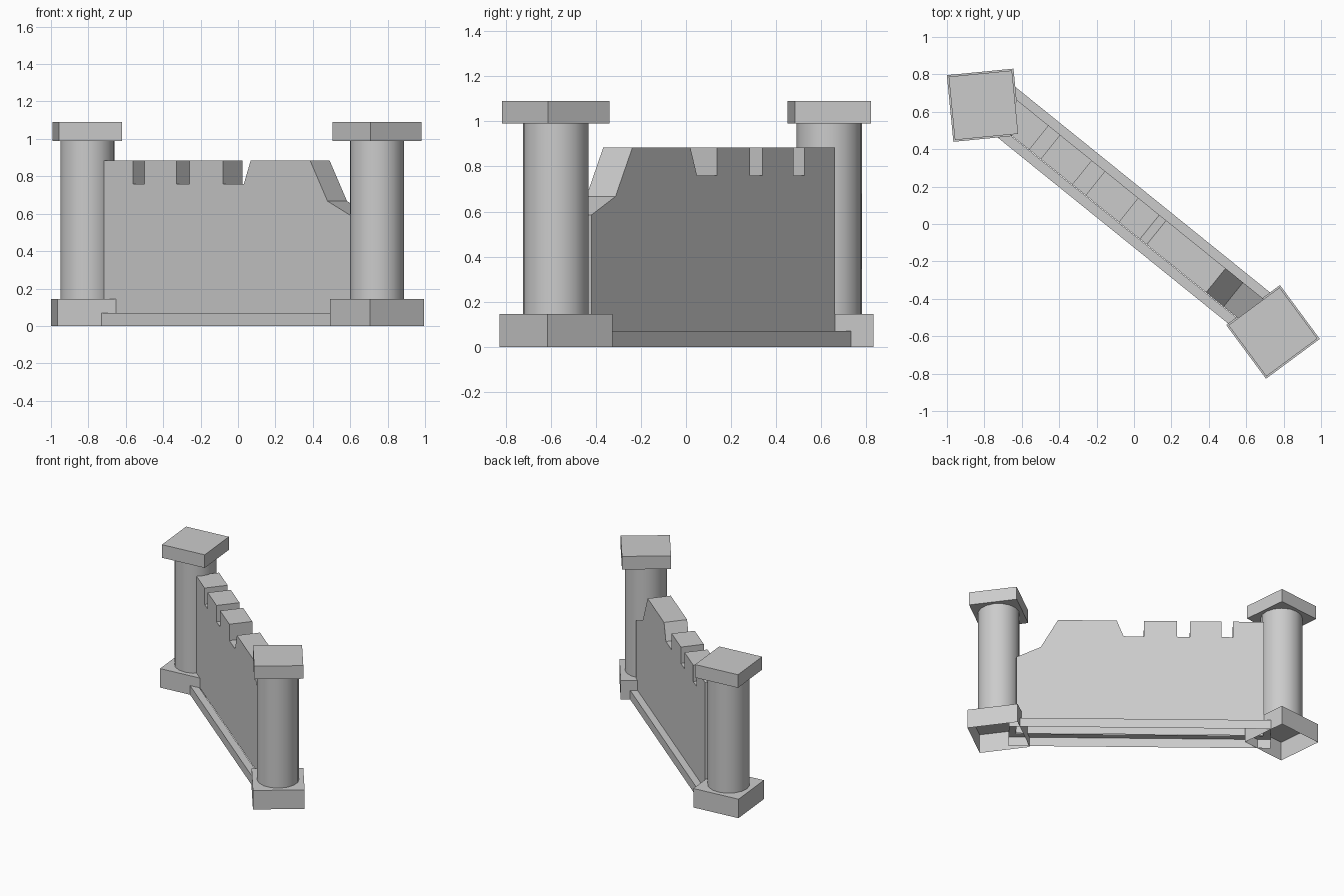
import bpy
import bmesh
from math import radians
from mathutils import Matrix, Vector

old = bpy.data.objects.get("Cube")
if old:
    bpy.data.objects.remove(old, do_unlink=True)

# One stone colour for everything
stone = bpy.data.materials.new("grey_stone")
stone.use_nodes = True
stone.diffuse_color = (0.6, 0.6, 0.6, 1)
stone.node_tree.nodes["Principled BSDF"].inputs["Base Color"].default_value = (0.6, 0.6, 0.6, 1)

WALL_TURN = radians(-38.9)
BASE_TOP, SHAFT_TOP, CAP_TOP, FOOT_TOP = 0.145, 0.99, 1.09, 0.07


def finish(bm, name, location=(0, 0, 0), turn=0.0):
    bmesh.ops.recalc_face_normals(bm, faces=bm.faces)
    mesh = bpy.data.meshes.new(name)
    bm.to_mesh(mesh)
    bm.free()
    mesh.materials.append(stone)
    obj = bpy.data.objects.new(name, mesh)
    obj.location = location
    obj.rotation_euler.z = turn
    bpy.context.collection.objects.link(obj)
    return obj


def block(size_x, size_y, z0, z1, open_bottom=False):
    """Box centred in plan, optionally without its underside."""
    bm = bmesh.new()
    bmesh.ops.create_cube(bm, size=1, matrix=Matrix.Translation((0, 0, (z0 + z1) / 2))
                          @ Matrix.Diagonal((size_x, size_y, z1 - z0, 1)))
    bm.normal_update()
    if open_bottom:
        under = [f for f in bm.faces if f.normal.z < -0.5]
        bmesh.ops.delete(bm, geom=under, context='FACES')
    return bm


def pillar(side, x, y, turn):
    """Square hollow base, round shaft and square cap."""
    place = (x, y, 0)
    finish(block(0.358, 0.358, 0, BASE_TOP, True), side + "_pillar_base", place, turn)
    finish(block(0.34, 0.34, SHAFT_TOP, CAP_TOP), side + "_pillar_cap", place, turn)
    bm = bmesh.new()
    bmesh.ops.create_cone(bm, segments=16, radius1=0.146, radius2=0.146,
                          depth=SHAFT_TOP - BASE_TOP, cap_ends=False,
                          matrix=Matrix.Translation((0, 0, (SHAFT_TOP + BASE_TOP) / 2)))
    for f in bm.faces:
        f.smooth = True
    finish(bm, side + "_pillar_shaft", place, turn)


pillar("right", -0.805, 0.635, radians(5.6))
pillar("left", 0.743, -0.577, radians(36.5))

# Frame of the slanting wall: along its length, then across it
spin = Matrix.Rotation(WALL_TURN, 3, 'Z')

# Wall outline: notched top, broken slope at one end, open underside
top, notch = 0.885, 0.76
outline = [(-0.9, FOOT_TOP), (-0.9, top)]
for a, b, lean in ((-0.685, -0.607, 0), (-0.388, -0.298, 0), (-0.068, 0.075, 0.047)):
    outline += [(a, top), (a, notch), (b, notch), (b + lean, top)]
outline += [(0.53, top), (0.65, 0.667), (0.82, 0.585), (0.82, FOOT_TOP)]
bm = bmesh.new()
face = bm.faces.new([bm.verts.new((u, -0.083, z)) for u, z in outline])
grown = bmesh.ops.extrude_face_region(bm, geom=[face], use_keep_orig=True)
moved = [v for v in grown["geom"] if isinstance(v, bmesh.types.BMVert)]
bmesh.ops.translate(bm, verts=moved, vec=(0, 0.166, 0))
under = [f for f in bm.faces if all(v.co.z < FOOT_TOP + 0.001 for v in f.verts)]
bmesh.ops.delete(bm, geom=under, context='FACES')
finish(bm, "battlement_wall", spin @ Vector((0, 0.04, 0)), WALL_TURN)

# Footing: low hollow ledge around the foot of the wall
bm = block(1.82, 0.27, 0, FOOT_TOP, True)
lid = [f for f in bm.faces if f.normal.z > 0.5]
bmesh.ops.inset_region(bm, faces=lid, thickness=0.052, use_even_offset=True)
bmesh.ops.delete(bm, geom=lid, context='FACES')
finish(bm, "wall_footing", spin @ Vector((-0.04, 0.037, 0)), WALL_TURN)
